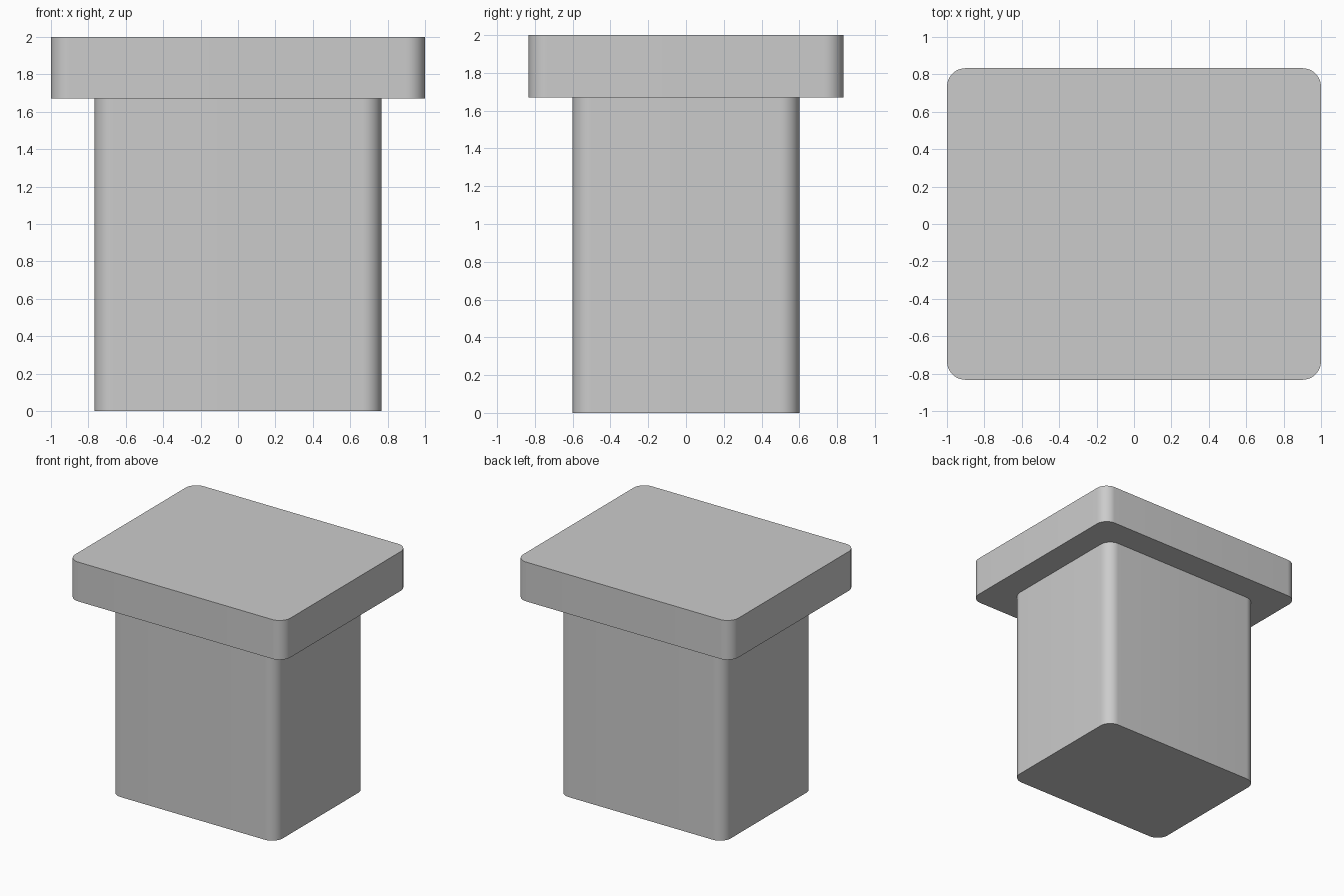
import bpy
import bmesh
import math

cube = bpy.data.objects.get("Cube")
if cube:
    bpy.data.objects.remove(cube, do_unlink=True)

# One plain grey for the whole model
GREY = (0.6, 0.6, 0.6, 1.0)
grey = bpy.data.materials.new("plain_grey")
grey.use_nodes = True
grey.diffuse_color = GREY
shader = next(n for n in grey.node_tree.nodes if n.type == "BSDF_PRINCIPLED")
shader.inputs["Base Color"].default_value = GREY


def rounded_block(name, width, depth, bottom, top, radius):
    """Box whose upright edges are rounded; top and bottom rims stay sharp."""
    bm = bmesh.new()
    bmesh.ops.create_cube(bm, size=1)
    for v in bm.verts:
        v.co.x *= width
        v.co.y *= depth
        v.co.z = top if v.co.z > 0 else bottom
    upright = [e for e in bm.edges
               if abs(e.verts[0].co.z - e.verts[1].co.z) > 0.01]
    bmesh.ops.bevel(bm, geom=upright, offset=radius, segments=12,
                    profile=0.5, affect="EDGES")
    bmesh.ops.recalc_face_normals(bm, faces=bm.faces)
    mesh = bpy.data.meshes.new(name)
    bm.to_mesh(mesh)
    bm.free()
    mesh.materials.append(grey)
    obj = bpy.data.objects.new(name, mesh)
    bpy.context.collection.objects.link(obj)
    bpy.ops.object.select_all(action="DESELECT")
    obj.select_set(True)
    bpy.context.view_layer.objects.active = obj
    bpy.ops.object.shade_smooth_by_angle(angle=math.radians(30))
    return obj


# Tall body, and the wider cap resting on it
JOINT = 1.67
rounded_block("body", 1.534, 1.2, 0, JOINT, 0.1)
rounded_block("cap", 2, 1.666, JOINT, 2, 0.1)
